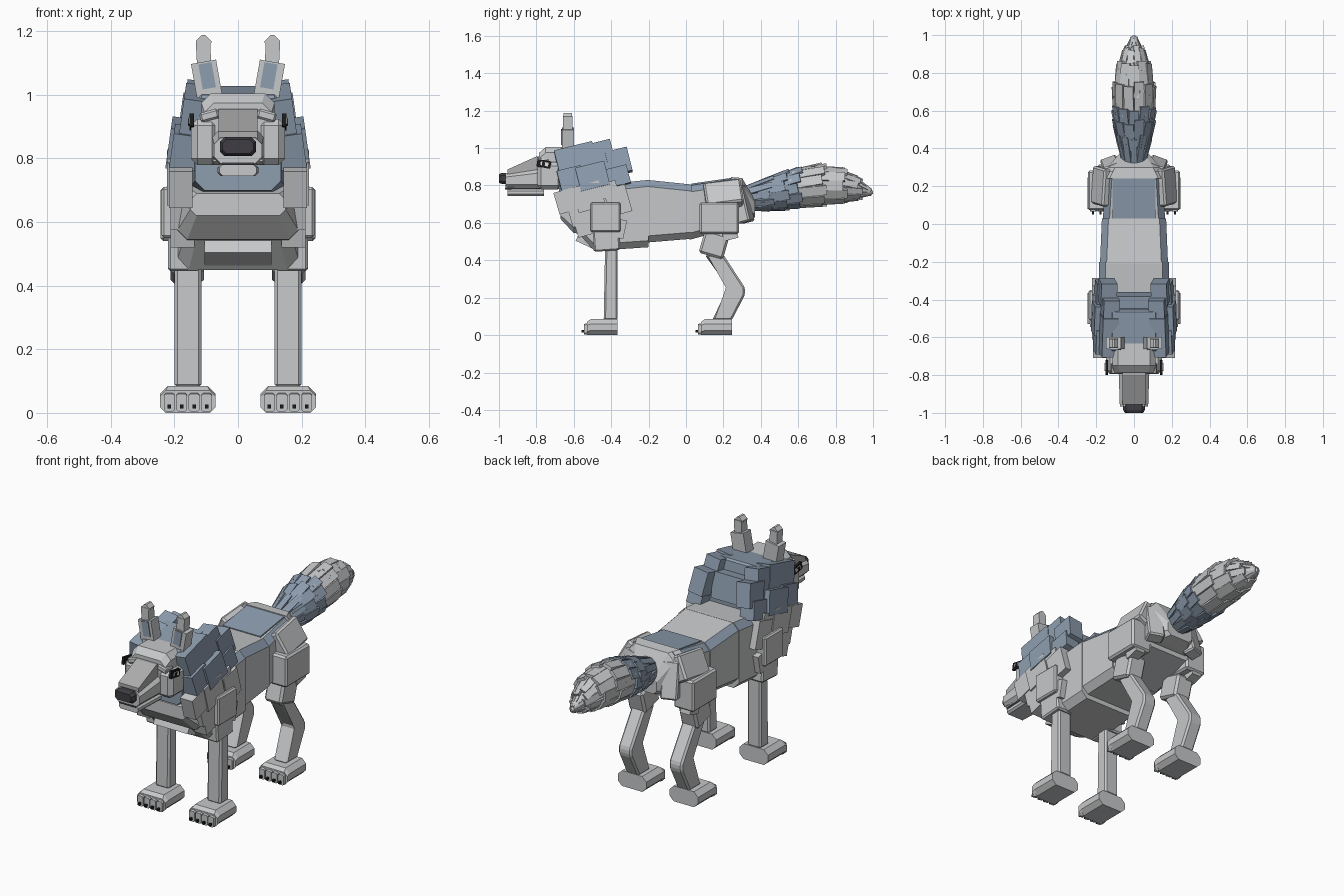
import bpy, bmesh, math
from mathutils import Matrix, Vector, Euler

cube = bpy.data.objects.get("Cube")
if cube:
    bpy.data.objects.remove(cube, do_unlink=True)


def material(name, r, g, b):
    m = bpy.data.materials.new(name)
    m.use_nodes = True
    m.diffuse_color = (r, g, b, 1)
    m.node_tree.nodes["Principled BSDF"].inputs["Base Color"].default_value = (r, g, b, 1)
    return m


GREY = material("light grey fur", 0.57, 0.58, 0.59)
MID = material("muzzle grey", 0.42, 0.42, 0.42)
BLUE = material("blue grey fur", 0.27, 0.34, 0.43)
DARK = material("dark nose", 0.05, 0.047, 0.055)
BLACK = material("black claw", 0.012, 0.012, 0.014)
WHITE = material("eye white", 0.8, 0.8, 0.8)


def finish(name, bm, *mats):
    bmesh.ops.recalc_face_normals(bm, faces=bm.faces)
    mesh = bpy.data.meshes.new(name)
    bm.to_mesh(mesh)
    bm.free()
    for m in mats:
        mesh.materials.append(m)
    obj = bpy.data.objects.new(name, mesh)
    bpy.context.collection.objects.link(obj)
    return obj


def block(name, center, size, mat, rot=(0, 0, 0), bevel=0.0):
    """Box with rotation in degrees and optional chamfer."""
    bm = bmesh.new()
    r = Euler([math.radians(a) for a in rot]).to_matrix().to_4x4()
    bmesh.ops.create_cube(bm, size=1, matrix=Matrix.Diagonal((*size, 1)))
    if bevel:
        bmesh.ops.bevel(bm, geom=bm.edges[:], offset=bevel, segments=1, affect='EDGES')
    bmesh.ops.transform(bm, matrix=Matrix.Translation(center) @ r, verts=bm.verts)
    return finish(name, bm, mat)


def pair(name, center, size, mat, rot=(0, 0, 0), bevel=0.0):
    """The same box on the left (+x) and right (-x)."""
    for s, side in ((1, "left_"), (-1, "right_")):
        block(side + name, (s * center[0], center[1], center[2]), size, mat,
              (rot[0], s * rot[1], s * rot[2]), bevel)


def skin(bm, rings):
    rows = [[bm.verts.new(p) for p in ring] for ring in rings]
    n = len(rows[0])
    for a, b in zip(rows, rows[1:]):
        for i in range(n):
            bm.faces.new((a[i], a[(i + 1) % n], b[(i + 1) % n], b[i]))
    bm.faces.new(rows[0])
    bm.faces.new(rows[-1])


def loft(name, sections, mat, x=0.0, ridge=None):
    """Chamfered sections (y, half width, bottom, top, chamfer) joined along y."""
    bm = bmesh.new()
    rings = []
    for y, w, lo, hi, c in sections:
        q = [(w, lo + c), (w, hi - c), (w - c, hi), (c - w, hi),
             (-w, hi - c), (-w, lo + c), (c - w, lo), (w - c, lo)]
        rings.append([(x + px, y, pz) for px, pz in q])
    skin(bm, rings)
    obj = finish(name, bm, mat, ridge or mat)
    if ridge:  # colour the upper chamfers
        for p in obj.data.polygons:
            if p.normal.z > 0.3 and abs(p.normal.x) > 0.3:
                p.material_index = 1
    return obj


def prism(name, profile, x0, x1, mat, bevel=0.0):
    """Profile in (y, z) extruded across x."""
    bm = bmesh.new()
    skin(bm, [[(x, y, z) for y, z in profile] for x in (x0, x1)])
    if bevel:
        bmesh.ops.bevel(bm, geom=bm.edges[:], offset=bevel, segments=1, affect='EDGES')
    return finish(name, bm, mat)


# Torso
loft("chest", [(-0.58, 0.16, 0.55, 0.74, 0.03), (-0.49, 0.19, 0.45, 0.80, 0.035),
               (-0.20, 0.185, 0.47, 0.83, 0.035)], GREY, ridge=BLUE)
loft("belly", [(-0.21, 0.18, 0.495, 0.83, 0.035), (0.03, 0.17, 0.515, 0.805, 0.035)], GREY, ridge=BLUE)
loft("hips", [(0.02, 0.165, 0.51, 0.80, 0.035), (0.28, 0.15, 0.58, 0.84, 0.035)], GREY, ridge=BLUE)
prism("back_patch", [(0.03, 0.802), (0.03, 0.81), (0.24, 0.84), (0.24, 0.832)], -0.115, 0.115, BLUE)
loft("rump", [(0.24, 0.17, 0.60, 0.845, 0.04), (0.30, 0.14, 0.61, 0.84, 0.04),
              (0.37, 0.08, 0.63, 0.72, 0.02)], GREY)

# Legs and paws
front_leg = [(-0.44, 0.08), (-0.432, 0.50), (-0.365, 0.50), (-0.365, 0.08)]
hind_leg = [(0.10, 0.43), (0.225, 0.254), (0.14, 0.08), (0.245, 0.08),
            (0.315, 0.215), (0.315, 0.254), (0.20, 0.43)]
for s, side in ((1, "left_"), (-1, "right_")):
    prism(side + "front_leg", front_leg, s * 0.115, s * 0.20, GREY, 0.01)
    prism(side + "hind_leg", hind_leg, s * 0.115, s * 0.195, GREY, 0.01)
    for part, y in (("front_", -0.545), ("hind_", 0.065)):
        loft(side + part + "paw", [(y + 0.015, 0.087, 0.0, 0.07, 0.018),
             (y + 0.035, 0.087, 0.0, 0.085, 0.025), (y + 0.18, 0.087, 0.0, 0.085, 0.025)],
             GREY, x=s * 0.158)
        for i in range(4):
            x = s * (0.099 + 0.039 * i)
            loft(f"{side}{part}toe_{i + 1}", [(y, 0.017, 0.004, 0.06, 0.006),
                 (y + 0.03, 0.017, 0.004, 0.065, 0.006)], GREY, x=x)
            block(f"{side}{part}claw_{i + 1}", (x, y - 0.004, 0.02), (0.011, 0.022, 0.013), BLACK)
pair("shoulder", (0.195, -0.43, 0.63), (0.09, 0.16, 0.16), GREY, bevel=0.008)
pair("upper_arm", (0.17, -0.425, 0.51), (0.10, 0.14, 0.12), GREY, (4, 0, 0), 0.008)
pair("elbow_fur", (0.195, -0.36, 0.57), (0.05, 0.07, 0.10), GREY, (-12, 0, 0))
pair("haunch", (0.182, 0.178, 0.625), (0.125, 0.21, 0.17), GREY, bevel=0.01)
pair("upper_haunch", (0.15, 0.20, 0.745), (0.10, 0.20, 0.14), GREY, (8, -28, 0), 0.01)
pair("thigh", (0.16, 0.15, 0.485), (0.105, 0.135, 0.13), GREY, (-16, 0, 0), 0.012)
pair("rear_fur", (0.12, 0.30, 0.70), (0.09, 0.07, 0.20), GREY, (14, 0, -20), 0.008)
pair("thigh_fur", (0.19, 0.23, 0.56), (0.06, 0.08, 0.10), GREY, (14, 0, 0))

# Neck and layered mane
loft("neck", [(-0.68, 0.135, 0.70, 0.97, 0.03), (-0.55, 0.15, 0.68, 1.0, 0.03),
              (-0.38, 0.15, 0.66, 0.93, 0.03)], BLUE)
block("mane_crest", (0, -0.555, 0.94), (0.25, 0.22, 0.15), BLUE, (8, 0, 0), 0.01)
block("mane_crest_back", (0, -0.43, 0.90), (0.20, 0.12, 0.14), BLUE, (10, 0, 0))
# (x centre, y, z, y size, z size)
mane = [(0.135, -0.585, 0.93, 0.21, 0.16), (0.13, -0.475, 0.945, 0.18, 0.16),
        (0.14, -0.36, 0.925, 0.12, 0.13), (0.165, -0.615, 0.835, 0.13, 0.11),
        (0.175, -0.50, 0.845, 0.16, 0.13), (0.16, -0.365, 0.845, 0.12, 0.10)]
for i, (x, y, z, dy, dz) in enumerate(mane):
    pair(f"mane_tuft_{i + 1}", (x, y, z), (0.085, dy, dz), BLUE, (14, -8, 0))
ruff = [(0.18, -0.63, 0.72, 0.13, 0.12), (0.185, -0.52, 0.74, 0.15, 0.14),
        (0.185, -0.365, 0.72, 0.12, 0.15), (0.175, -0.56, 0.64, 0.12, 0.10),
        (0.175, -0.53, 0.58, 0.12, 0.09), (0.18, -0.44, 0.77, 0.15, 0.08)]
for i, (x, y, z, dy, dz) in enumerate(ruff):
    pair(f"ruff_tuft_{i + 1}", (x, y, z), (0.075, dy, dz), GREY, (16, 0, 0))
loft("chest_fur", [(-0.67, 0.15, 0.62, 0.69, 0.02), (-0.60, 0.19, 0.545, 0.71, 0.03),
                   (-0.48, 0.195, 0.54, 0.74, 0.03)], GREY)
block("breast_fur", (0, -0.53, 0.515), (0.21, 0.10, 0.07), GREY, (-25, 0, 0))

# Head
loft("head", [(-0.785, 0.105, 0.79, 0.975, 0.03), (-0.75, 0.115, 0.78, 1.005, 0.03),
              (-0.62, 0.115, 0.78, 1.005, 0.03)], GREY)
pair("cheek", (0.105, -0.73, 0.852), (0.085, 0.13, 0.145), GREY, (0, 0, 0), 0.02)
pair("brow", (0.09, -0.765, 0.935), (0.06, 0.06, 0.03), GREY, (0, 15, 0), 0.006)
prism("snout", [(-0.955, 0.79), (-0.955, 0.885), (-0.80, 0.955), (-0.76, 0.955), (-0.76, 0.79)],
      -0.062, 0.062, MID)
loft("upper_lip", [(-0.965, 0.075, 0.785, 0.865, 0.02), (-0.76, 0.082, 0.785, 0.89, 0.02)], GREY)
block("mouth", (0, -0.87, 0.783), (0.10, 0.194, 0.008), DARK)
loft("lower_jaw", [(-0.955, 0.058, 0.745, 0.781, 0.01), (-0.76, 0.065, 0.745, 0.781, 0.01)], GREY)
loft("nose", [(-1.0, 0.048, 0.815, 0.86, 0.012), (-0.985, 0.057, 0.808, 0.867, 0.014),
              (-0.955, 0.057, 0.808, 0.867, 0.014)], DARK)
pair("eye_rim", (0.145, -0.76, 0.915), (0.014, 0.075, 0.04), BLACK, (-10, 0, 0))
pair("eye_white", (0.151, -0.757, 0.915), (0.008, 0.042, 0.02), WHITE, (-10, 0, 0))
pair("pupil", (0.154, -0.762, 0.915), (0.006, 0.016, 0.02), BLACK, (-10, 0, 0))

# Ears
pair("ear_base", (0.098, -0.63, 1.045), (0.08, 0.065, 0.12), GREY, (0, 10, 0))
pair("inner_ear", (0.097, -0.664, 1.06), (0.042, 0.006, 0.08), BLUE, (0, 10, 0))
pair("ear_tip", (0.108, -0.632, 1.125), (0.045, 0.05, 0.09), GREY, (0, 3, 0))
for s, side in ((1, "left_"), (-1, "right_")):
    loft(side + "ear_point", [(-0.655, 0.024, 1.145, 1.188, 0.018),
                              (-0.61, 0.024, 1.145, 1.188, 0.018)], GREY, x=s * 0.108)

# Tail: core plus overlapping rows of fur strips
stations = [(0.30, 0.05, 0.055, 0.73), (0.45, 0.085, 0.085, 0.755), (0.58, 0.108, 0.10, 0.785),
            (0.72, 0.105, 0.105, 0.805), (0.85, 0.082, 0.085, 0.80), (0.94, 0.04, 0.045, 0.78),
            (1.0, 0.006, 0.008, 0.762)]


def tail_point(y, angle, scale):
    for a, b in zip(stations, stations[1:]):
        if y <= b[0] + 1e-6:
            t = (y - a[0]) / (b[0] - a[0])
            rx, rz, zc = (a[k] + t * (b[k] - a[k]) for k in (1, 2, 3))
            return Vector((math.cos(angle) * rx * scale, y, zc + math.sin(angle) * rz * scale))


bm = bmesh.new()
skin(bm, [[tail_point(s[0], math.tau * i / 12, 0.92) for i in range(12)] for s in stations])
core = finish("tail_core", bm, GREY, BLUE)
for p in core.data.polygons:
    p.material_index = 1 if p.center.y < 0.55 else 0

rows = [(0.31, 0.46, BLUE), (0.40, 0.54, BLUE), (0.48, 0.61, BLUE),
        (0.57, 0.74, GREY), (0.68, 0.85, GREY), (0.80, 0.93, GREY), (0.89, 0.99, GREY)]
for r, (y0, y1, mat) in enumerate(rows):
    bm = bmesh.new()
    for i in range(12):
        ang = math.tau * (i + 0.5 * (r % 2)) / 12
        shift = 0.012 * (i % 3 - 1) if r < 6 else 0
        a, b = tail_point(y0 + shift, ang, 0.95), tail_point(y1 + shift, ang, 1.04)
        along = (b - a).normalized()
        out = Vector((math.cos(ang), 0, math.sin(ang)))
        side = along.cross(out).normalized()
        frame = Matrix((side, along, side.cross(along))).transposed().to_4x4()
        mid = tail_point((y0 + y1) / 2, ang, 1).xz.length
        width = 0.052 if 1 <= r <= 4 else 0.034 if r in (0, 5) else 0.014
        size = Matrix.Diagonal((width, (b - a).length, 0.016 if r < 6 else 0.008, 1))
        bmesh.ops.create_cube(bm, size=1, matrix=Matrix.Translation((a + b) / 2) @ frame @ size)
    finish(f"tail_fur_row_{r + 1}", bm, mat)
